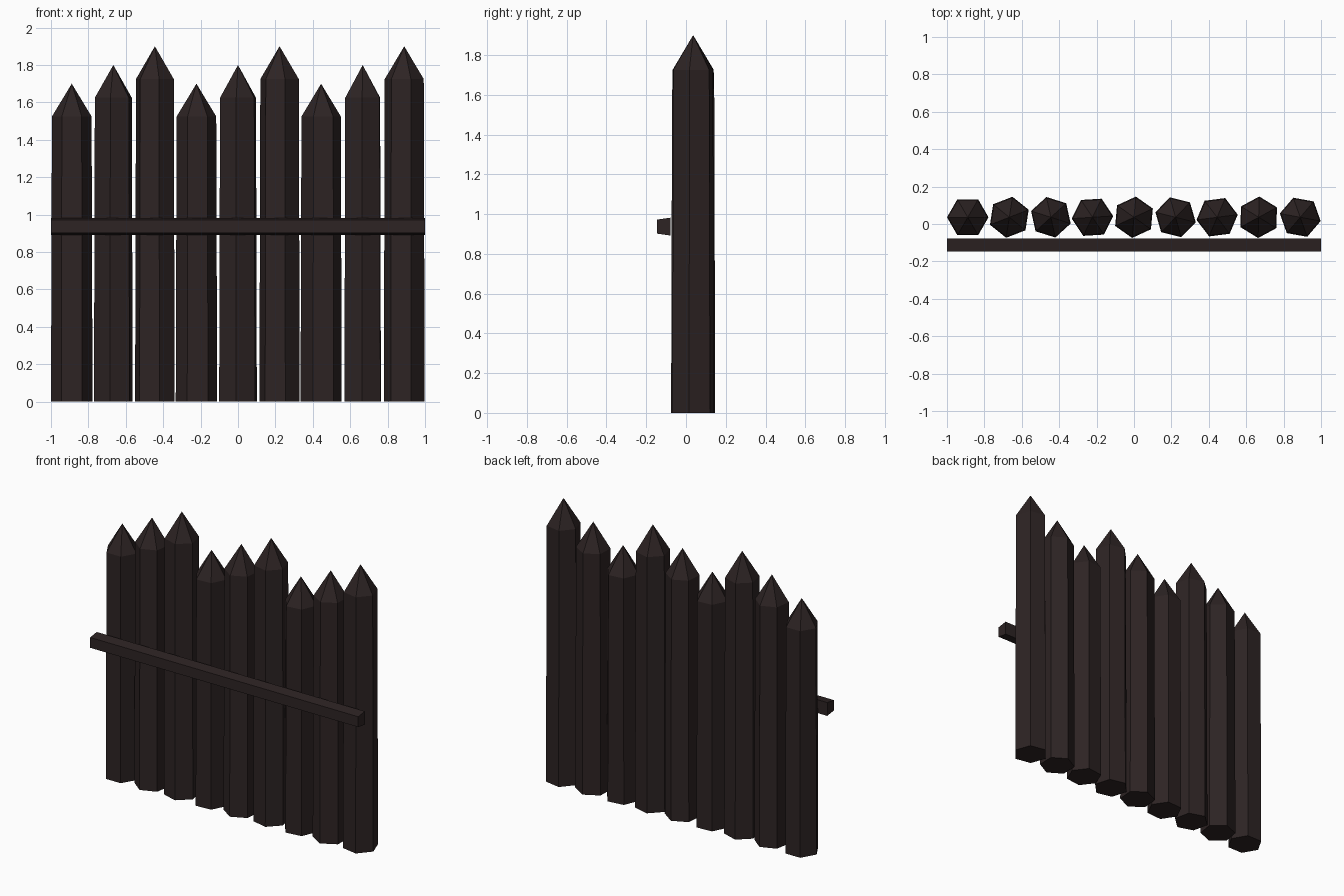
import bpy, bmesh, math

if "Cube" in bpy.data.objects:
    bpy.data.objects.remove(bpy.data.objects["Cube"])

def material(name, rgb):
    m = bpy.data.materials.new(name)
    m.diffuse_color = (*rgb, 1)
    m.use_nodes = True
    m.node_tree.nodes["Principled BSDF"].inputs["Base Color"].default_value = m.diffuse_color
    return m

wood = material("dark brown wood", (0.026, 0.017, 0.017))

def finish(bm, name):
    bmesh.ops.recalc_face_normals(bm, faces=bm.faces)
    me = bpy.data.meshes.new(name)
    bm.to_mesh(me)
    bm.free()
    me.materials.append(wood)
    ob = bpy.data.objects.new(name, me)
    bpy.context.collection.objects.link(ob)
    return ob

# Sharpened six-sided stake: slightly tapered shaft with a pyramid tip
SIDES, POST_Y, TIP = 6, 0.036, 0.175

def stake(name, x, height, turn):
    bm = bmesh.new()
    def ring(r, z):
        return [bm.verts.new((x + r * math.cos(turn + k * math.tau / SIDES),
                              POST_Y + r * math.sin(turn + k * math.tau / SIDES), z))
                for k in range(SIDES)]
    low, high = ring(0.111, 0), ring(0.106, height - TIP)
    apex = bm.verts.new((x, POST_Y, height))
    bm.faces.new(low)
    for k in range(SIDES):
        n = (k + 1) % SIDES
        bm.faces.new((low[k], low[n], high[n], high[k]))
        bm.faces.new((high[k], high[n], apex))
    return finish(bm, name)

# Row of nine stakes, heights stepping in threes, each turned a little further
for i in range(9):
    stake(f"stake_{i + 1}", (i - 4) * 0.2222, 1.7 + 0.1 * (i % 3), i * 0.37)

# Cross rail in front, narrowing toward the front face
bm = bmesh.new()
section = [(-0.077, 0.892), (-0.147, 0.902), (-0.147, 0.972), (-0.077, 0.982)]
left, right = ([bm.verts.new((x, y, z)) for y, z in section] for x in (-1, 1))
bm.faces.new(left)
bm.faces.new(right)
for k in range(4):
    n = (k + 1) % 4
    bm.faces.new((left[k], left[n], right[n], right[k]))
finish(bm, "cross_rail")
